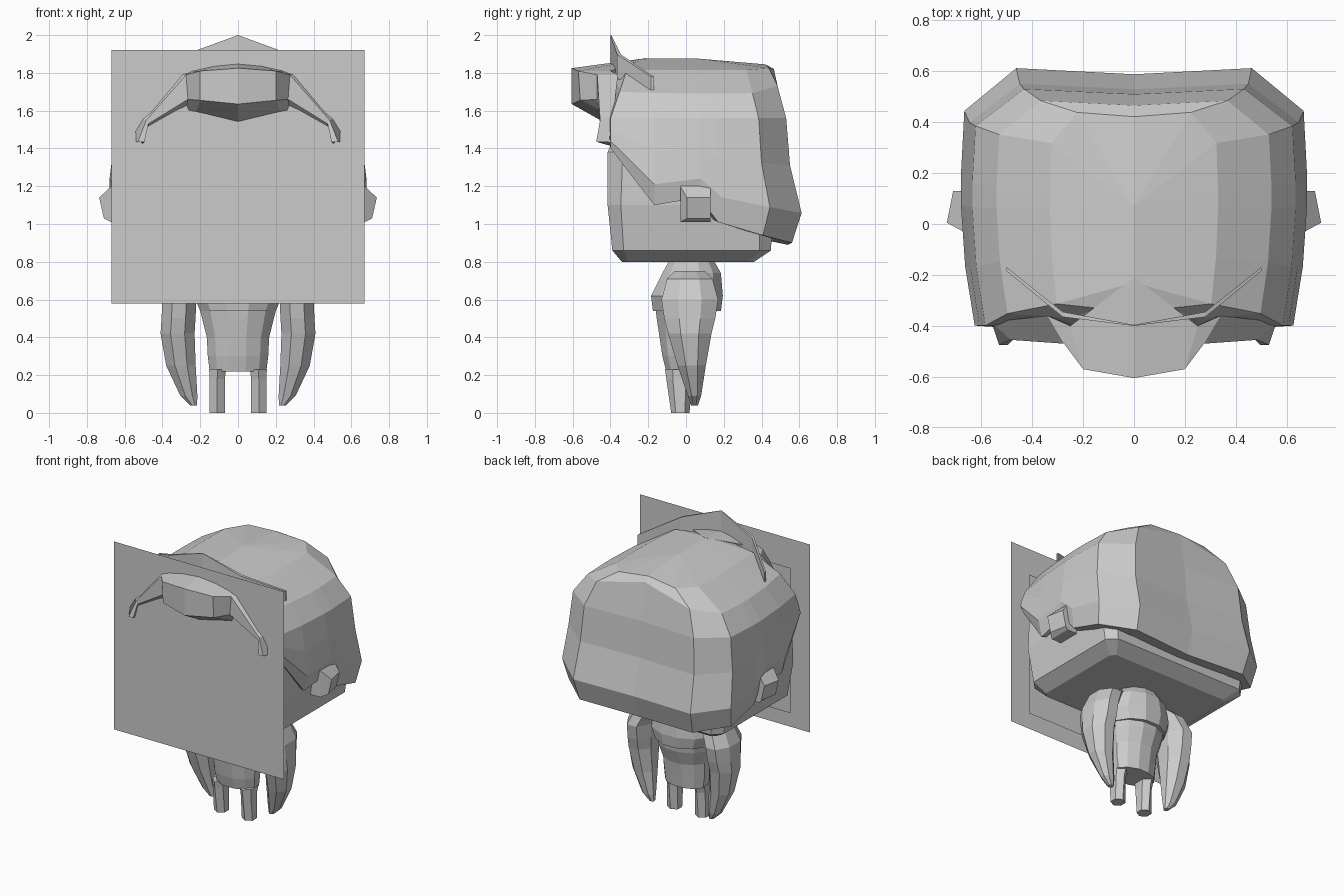
import bpy, bmesh, math

if "Cube" in bpy.data.objects:
    bpy.data.objects.remove(bpy.data.objects["Cube"])

grey = bpy.data.materials.new("plain_grey")
grey.diffuse_color = (0.6, 0.6, 0.6, 1)
grey.use_nodes = True
grey.node_tree.nodes["Principled BSDF"].inputs["Base Color"].default_value = grey.diffuse_color


def surface(name, rows, closed=False, caps=(False, False), mirror=False):
    """Skin consecutive rows of points; closed rows form tubes."""
    bm = bmesh.new()
    grid = [[bm.verts.new(p) for p in r] for r in rows]
    n = len(rows[0])
    for a, b in zip(grid, grid[1:]):
        for i in range(n if closed else n - 1):
            j = (i + 1) % n
            bm.faces.new((a[i], a[j], b[j], b[i]))
    for row, cap in zip((grid[0], grid[-1]), caps):
        if cap:
            bm.faces.new(row)
    if mirror:
        geom = bm.verts[:] + bm.edges[:] + bm.faces[:]
        bmesh.ops.mirror(bm, geom=geom, axis='X', merge_dist=0.0005)
    bmesh.ops.remove_doubles(bm, verts=bm.verts, dist=0.0005)
    bmesh.ops.recalc_face_normals(bm, faces=bm.faces)
    me = bpy.data.meshes.new(name)
    bm.to_mesh(me)
    bm.free()
    me.materials.append(grey)
    ob = bpy.data.objects.new(name, me)
    bpy.context.collection.objects.link(ob)
    return ob


def ring(cx, cy, z, rx, ry, n=8):
    return [(cx + rx * math.cos(2 * math.pi * (i + .5) / n) / math.cos(math.pi / n),
             cy + ry * math.sin(2 * math.pi * (i + .5) / n) / math.cos(math.pi / n), z)
            for i in range(n)]


def tube(name, sections, n=8, mirror=False):
    return surface(name, [ring(*s, n=n) for s in sections], True, (True, True), mirror)


# face plates
def plate(name, hx, y, z0, z1):
    surface(name, [[(-hx, y, z0), (hx, y, z0)], [(-hx, y, z1), (hx, y, z1)]])


plate("face_plate", .67, -.44, .58, 1.92)
plate("inner_face_plate", .527, -.425, .685, 1.72)


# head: box with bevelled corners
def box_ring(hx, y0, y1, z, c=.06):
    return [(-hx + c, y0, z), (hx - c, y0, z), (hx, y0 + c, z), (hx, y1 - c, z),
            (hx - c, y1, z), (-hx + c, y1, z), (-hx, y1 - c, z), (-hx, y0 + c, z)]


surface("head", [box_ring(.48, -.34, .36, .80, .03), box_ring(.57, -.39, .45, .86),
                 box_ring(.605, -.415, .46, 1.1, .07), box_ring(.60, -.415, .46, 1.38, .08),
                 box_ring(.45, -.34, .36, 1.56, .1)], True, (True, True))

# hair shell: half plan (x, y factor, lower edge height) from front to back
plan = [(0, -1, 1.52), (.45, -1, 1.5), (.92, -.95, 1.40), (.975, -.40, 1.10), (1, .13, 1.14),
        (1, .31, 1.01), (.98, .74, .94), (.68, 1.02, .90), (0, .98, .89)]


def hair_row(w, f, b, z=None, rise=0, k=0):
    row = []
    for px, py, edge in plan:
        h = z + rise * (1 - px) if z else edge + (1.56 - edge) * k
        row.append((px * w, py * (f if py < 0 else b), h))
    return row


surface("hair", [
    [(0, y, 1.875) for y in (-.23, -.23, -.23, -.15, .07, .07, .07, .07, .07)],
    hair_row(.33, .33, .43, 1.815, .03),
    hair_row(.54, .37, .475, 1.69, .13),
    hair_row(.635, .42, .52, 1.56),
    hair_row(.66, .42, .54, k=.62),
    hair_row(.68, .42, .60, k=.24),
    hair_row(.655, .42, .55, k=0),
    hair_row(.58, .38, .45, k=.03)], mirror=True)

# fringe: cross sections from the middle to the pointed tip
surface("fringe", [
    [(0, -.21, 1.878), (0, -.605, 1.825), (0, -.605, 1.635), (0, -.40, 1.52)],
    [(.25, -.40, 1.81), (.2, -.57, 1.81), (.2, -.56, 1.655), (.23, -.39, 1.57)],
    [(.34, -.36, 1.79), (.275, -.47, 1.79), (.265, -.47, 1.66), (.28, -.40, 1.585)],
    [(.56, -.385, 1.58), (.485, -.455, 1.55), (.475, -.455, 1.53), (.46, -.38, 1.48)],
    [(.57, -.33, 1.43), (.53, -.475, 1.435), (.495, -.475, 1.435), (.53, -.35, 1.40)]],
    True, (False, True), True)

# peaked crest band over the hair
crest = [((0, -.40), 2.0, 1.80, .004), ((.28, -.365), 1.898, 1.77, .02),
         ((.5, -.185), 1.78, 1.71, .015)]
surface("crest", [[(x, y, hi), (x, y + t, hi), (x, y + t, lo), (x, y, lo)]
                  for (x, y), hi, lo, t in crest], True, (False, True), True)


# ears
def ear_ring(x, y0, y1, z0, z1, tilt=0, slant=0):
    return [(x, y0, z0), (x - slant, y1, z0), (x + tilt - slant, y1, z1), (x + tilt, y0, z1)]


surface("ears", [ear_ring(.59, -.03, .13, 1.01, 1.20), ear_ring(.67, -.03, .13, 1.01, 1.20),
                 ear_ring(.71, .005, .13, 1.03, 1.14, .025, .025)], True, (False, True), True)

# body
tube("torso", [(0, .03, .84, .09, .09), (0, .03, .76, .17, .13), (0, 0, .62, .22, .17),
               (0, 0, .5, .19, .155), (0, -.01, .4, .165, .13), (0, -.01, .3, .16, .115),
               (0, -.005, .22, .15, .1)], 12)
tube("jacket_top", [(0, .03, .82, .12, .11), (0, .03, .74, .2, .155), (0, .005, .62, .235, .19),
                    (0, .005, .54, .2, .18)], 12)

# arms
tube("arms", [(.2, .02, .75, .06, .08), (.26, .02, .71, .09, .12), (.31, .02, .60, .09, .15),
              (.315, .02, .5, .09, .135), (.32, .02, .42, .09, .115),
              (.302, .03, .25, .078, .075), (.26, .045, .09, .045, .035),
              (.235, .045, .04, .018, .018)], 8, True)

# legs
tube("legs", [(.108, -.03, .23, .045, .07), (.11, -.035, .18, .04, .06),
              (.11, -.03, 0, .042, .042)], 6, True)
